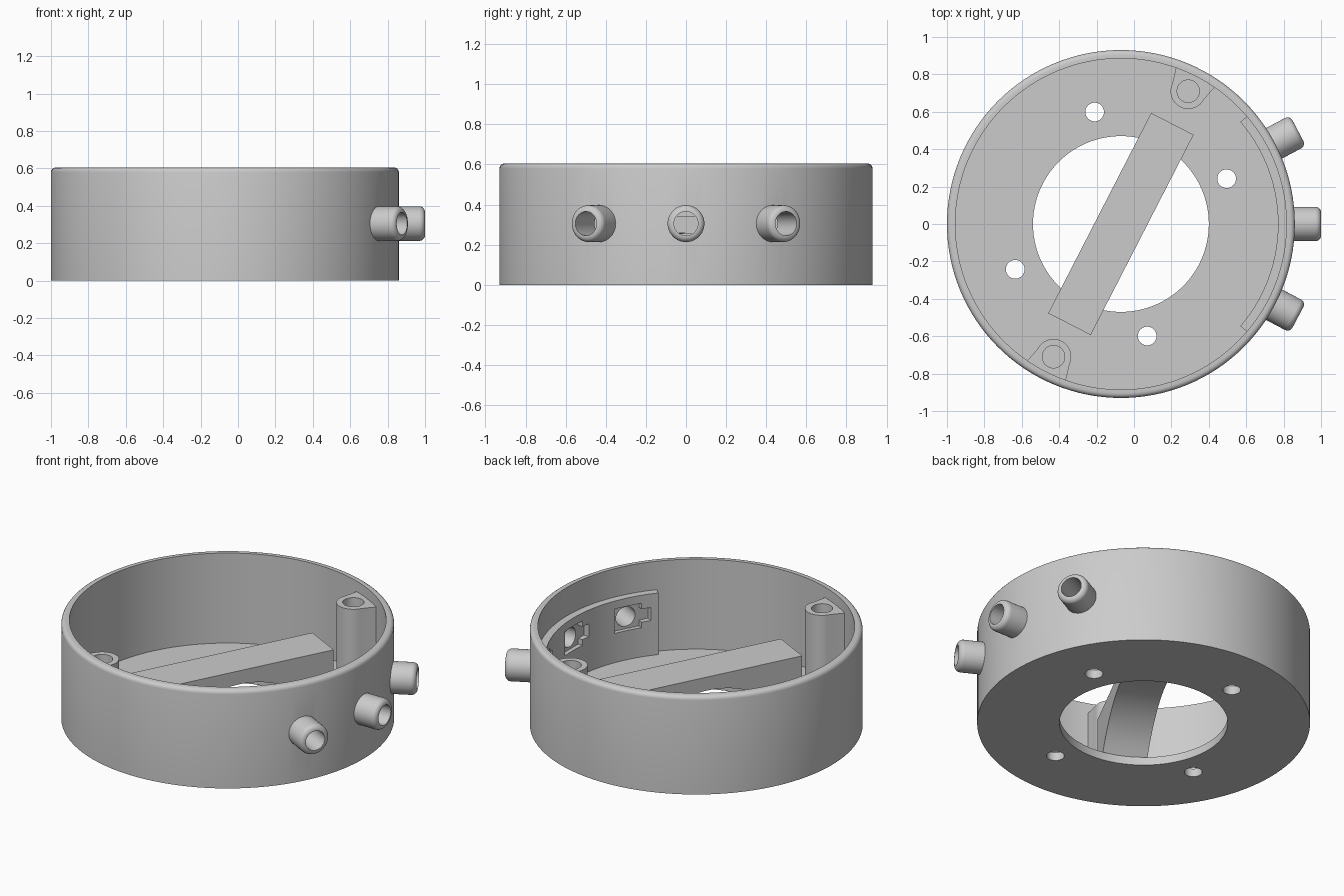
import bpy
import bmesh
from math import sin, cos, pi, radians, sqrt
from mathutils import Matrix

if "Cube" in bpy.data.objects:
    bpy.data.objects.remove(bpy.data.objects["Cube"])

CENTRE = Matrix.Translation((-0.07, 0, 0))
FLOOR, HEIGHT = 0.05, 0.605
R_OUT, R_IN, R_HOLE = 0.93, 0.885, 0.47
PORT_Z, PORT_R = 0.305, 0.06

grey = bpy.data.materials.new("plain grey")
grey.use_nodes = True
grey.diffuse_color = (0.6, 0.6, 0.6, 1)
grey.node_tree.nodes["Principled BSDF"].inputs["Base Color"].default_value = (0.6, 0.6, 0.6, 1)


def make(name, bm, matrix=CENTRE):
    bmesh.ops.recalc_face_normals(bm, faces=bm.faces)
    mesh = bpy.data.meshes.new(name)
    bm.to_mesh(mesh)
    bm.free()
    mesh.transform(matrix)
    mesh.materials.append(grey)
    ob = bpy.data.objects.new(name, mesh)
    bpy.context.collection.objects.link(ob)
    return ob


def lathe(name, profile, steps, matrix=CENTRE):
    """Spin a closed (radius, height) profile about z."""
    bm = bmesh.new()
    rings = [[bm.verts.new((r * cos(2 * pi * i / steps), r * sin(2 * pi * i / steps), z))
              for r, z in profile] for i in range(steps)]
    n = len(profile)
    for i in range(steps):
        a, b = rings[i], rings[(i + 1) % steps]
        for j in range(n):
            k = (j + 1) % n
            bm.faces.new((a[j], b[j], b[k], a[k]))
    return make(name, bm, matrix)


def prism(name, outline, low, high, matrix=CENTRE):
    """Extrude a flat outline along z."""
    bm = bmesh.new()
    face = bm.faces.new([bm.verts.new((x, y, low)) for x, y in outline])
    new = bmesh.ops.extrude_face_region(bm, geom=[face])["geom"]
    bmesh.ops.translate(bm, vec=(0, 0, high - low),
                        verts=[v for v in new if isinstance(v, bmesh.types.BMVert)])
    return make(name, bm, matrix)


def circle(r, x=0, y=0, steps=32):
    return [(x + r * cos(2 * pi * i / steps), y + r * sin(2 * pi * i / steps)) for i in range(steps)]


def box(x0, x1, y0, y1):
    return [(x0, y0), (x1, y0), (x1, y1), (x0, y1)]


def turn(degrees):
    return CENTRE @ Matrix.Rotation(radians(degrees), 4, "Z")


def cut(ob, cutter):
    """Subtract the cutter, bake the result and drop the cutter."""
    cutter.hide_render = True
    mod = ob.modifiers.new("cut", "BOOLEAN")
    mod.operation, mod.solver, mod.object = "DIFFERENCE", "EXACT", cutter
    bpy.context.view_layer.update()
    baked = bpy.data.meshes.new_from_object(ob.evaluated_get(bpy.context.evaluated_depsgraph_get()))
    ob.modifiers.clear()
    ob.data = baked
    bpy.data.objects.remove(cutter)


# Round housing: ring floor and wall with a rounded outer rim
fillet = 0.025
rim = [(R_OUT - fillet + fillet * cos(a * pi / 8), HEIGHT - fillet + fillet * sin(a * pi / 8))
       for a in range(5)]
housing = lathe("housing", [(R_HOLE, 0), (R_OUT, 0)] + rim
                + [(R_IN, HEIGHT), (R_IN, FLOOR), (R_HOLE, FLOOR)], 128)

# Four screw holes in the floor
for angle in (23.2, 103.2, 203.2, 283.2):
    cut(housing, prism("screw_cutter", circle(0.05, 0.615), -0.1, 0.2, turn(angle)))

# Curved mounting plate on the inside of the wall
span = [radians(-40.5 + 81 * i / 28) for i in range(29)]
arc = [(0.84 * cos(a), 0.84 * sin(a)) for a in span]
arc += [((R_IN + 0.01) * cos(a), (R_IN + 0.01) * sin(a)) for a in reversed(span)]
plate = prism("mounting_plate", arc, FLOOR - 0.01, 0.43)

# Three side nozzles with open bores and stepped pockets behind them
parts = [housing, plate]
tip, rad, rnd = 1.07, 0.092, 0.03
lip = [(rad - rnd + rnd * cos(a * pi / 10), tip - rnd + rnd * sin(a * pi / 10)) for a in range(6)]
for label, angle in (("back", 27.8), ("middle", 0), ("front", -27.8)):
    frame = turn(angle) @ Matrix.Translation((0, 0, PORT_Z))
    axis = frame @ Matrix.Rotation(pi / 2, 4, "Y")
    nozzle = lathe("nozzle_" + label, [(PORT_R, 0.89), (rad, 0.89)] + lip + [(PORT_R, tip)], 40, axis)
    parts.append(nozzle)
    for ob in (housing, plate):
        cut(ob, prism("bore_cutter", circle(PORT_R, steps=40), 0.7, 1.0, axis))
    cut(plate, prism("pocket_cutter", box(0.7, 0.865, -0.085, 0.085), -0.075, 0.075, frame))
    cut(plate, prism("slot_cutter", box(0.7, 0.865, -0.14, -0.08), -0.04, 0.04, frame))

# Two screw posts joined to the wall
u, r = 0.796, 0.095
post_outline = [(u - r * sin(i * pi / 16), r * cos(i * pi / 16)) for i in range(17)]
post_outline += [(0.895, -0.12), (0.895, 0.12)]
for label, angle in (("back", 63.1), ("front", 243.1)):
    post = prism("screw_post_" + label, post_outline, FLOOR - 0.01, 0.54, turn(angle))
    cut(post, prism("post_cutter", circle(0.06, u), 0.15, 0.7, turn(angle)))
    parts.append(post)

# Diagonal bridge with a flat top and an arched underside
half, width, top, crown, radius = 0.602, 0.255, 0.343, 0.26, 0.63
foot = sqrt(radius ** 2 - (radius - crown + FLOOR) ** 2)
arch = []
for i in range(25):
    x = -foot + 2 * foot * i / 24
    arch.append((x, crown - radius + sqrt(radius ** 2 - x ** 2)))
side = [(-half, FLOOR)] + arch + [(half, FLOOR), (half, top), (-half, top)]
stand = turn(62.8) @ Matrix.Rotation(pi / 2, 4, "X")
parts.append(prism("arched_bridge", side, -width / 2, width / 2, stand))

# Smooth round surfaces, keep edges crisp
bpy.ops.object.select_all(action="DESELECT")
for ob in parts:
    ob.select_set(True)
bpy.context.view_layer.objects.active = housing
bpy.ops.object.shade_smooth_by_angle(angle=radians(30))
